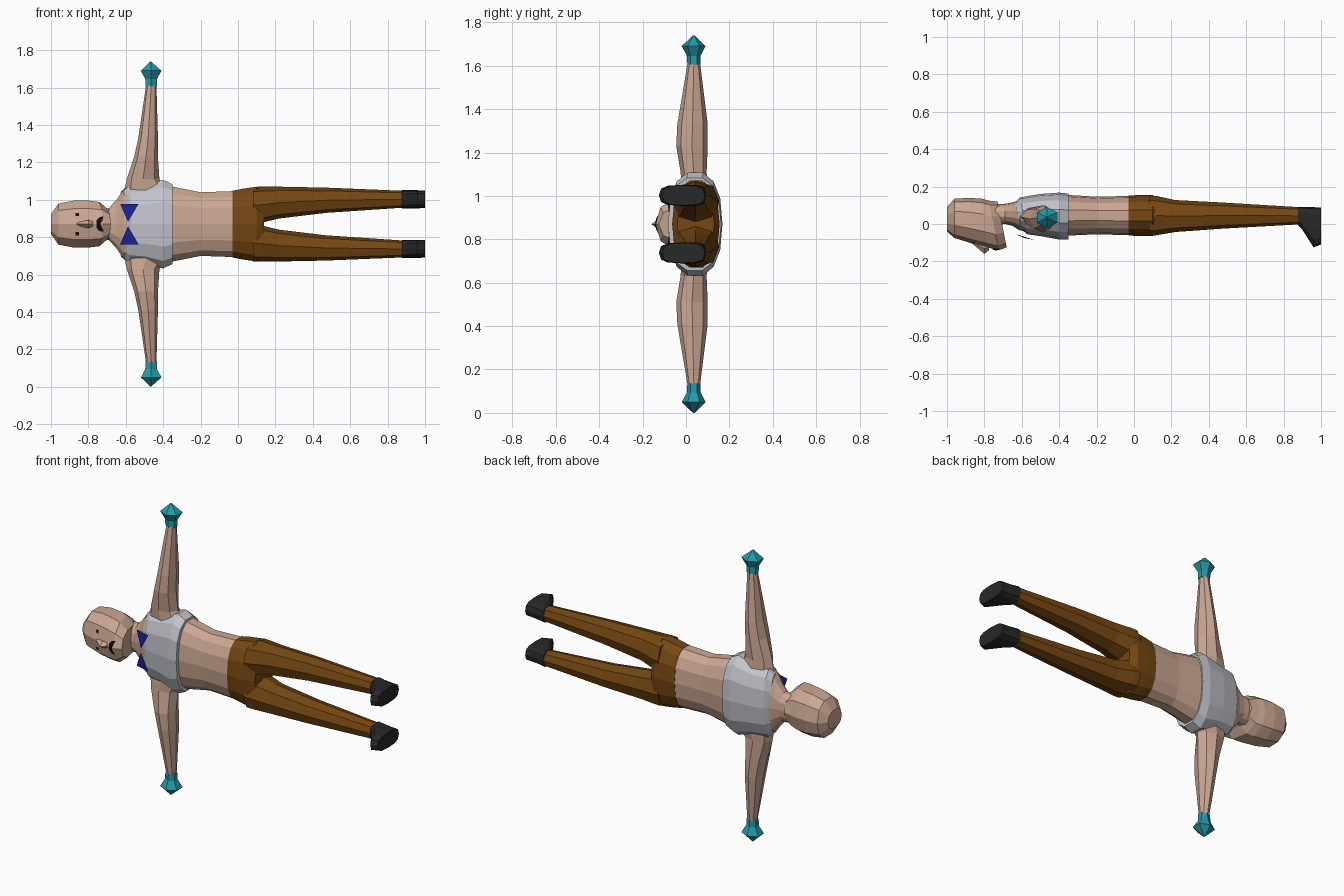
import bpy, bmesh
from math import sin, cos, pi
from mathutils import Vector
from mathutils.bvhtree import BVHTree

old = bpy.data.objects.get("Cube")
if old:
    bpy.data.objects.remove(old, do_unlink=True)

MID = 0.87  # height of the body's plane of symmetry


def material(name, r, g, b):
    m = bpy.data.materials.new(name)
    m.use_nodes = True
    m.diffuse_color = (r, g, b, 1)
    m.node_tree.nodes["Principled BSDF"].inputs["Base Color"].default_value = (r, g, b, 1)
    return m


skin = material("skin", .60, .39, .29)
cloth = material("pale_grey_cloth", .54, .55, .60)
brown = material("brown_trousers", .18, .065, .006)
teal = material("teal_gloves", .018, .32, .40)
dark = material("dark_shoes", .021, .021, .021)
blue = material("blue_tie", .012, .016, .30)
black = material("black_hair", .004, .004, .004)


def finish(name, bm, mat):
    bmesh.ops.recalc_face_normals(bm, faces=bm.faces)
    me = bpy.data.meshes.new(name)
    bm.to_mesh(me)
    bm.free()
    me.materials.append(mat)
    ob = bpy.data.objects.new(name, me)
    bpy.context.collection.objects.link(ob)
    return ob


def loft(name, mat, rings, n=12, power=2.0, axis="x", side=1):
    """Rings are (along, y0, y1, v0, v1, shear); v is z offset, or x for a z loft."""
    bm = bmesh.new()
    unit = []
    for i in range(n):
        p = []
        for w in (cos(2 * pi * i / n), sin(2 * pi * i / n)):
            p.append((abs(w) ** (2 / power)) * (1 if w > 0 else -1))
        unit.append(p)
    mu = max(p[0] for p in unit)
    mv = max(p[1] for p in unit)
    loops = []
    for t, y0, y1, v0, v1, *shear in rings:
        k = shear[0] if shear else 0
        row = []
        for pu, pv in unit:
            du = pu / mu * (y1 - y0) / 2
            y = (y0 + y1) / 2 + du
            v = (v0 + v1) / 2 + pv / mv * (v1 - v0) / 2
            a = t - k * du
            co = (a, y, MID + side * v) if axis == "x" else (v, y, MID + side * a)
            row.append(bm.verts.new(co))
        loops.append(row)
    for a, b in zip(loops, loops[1:]):
        for i in range(n):
            j = (i + 1) % n
            bm.faces.new((a[i], a[j], b[j], b[i]))
    bm.faces.new(loops[0])
    bm.faces.new(loops[-1])
    return finish(name, bm, mat)


def even(rings):
    """Expand (along, y0, y1, half_width, shear) to a symmetric ring."""
    return [(r[0], r[1], r[2], -r[3], r[3], *r[4:]) for r in rings]


# Head, with the jaw slanting towards the chin
head = loft("head", skin, even([
    (-1.0, -.04, .09, .053),
    (-.96, -.075, .135, .11),
    (-.88, -.10, .14, .125),
    (-.80, -.125, .135, .125, .1),
    (-.75, -.14, .125, .118, .2),
    (-.705, -.125, .12, .08, .2)]), n=10, power=2.3)
loft("nose", skin, even([
    (-.87, -.10, -.09, .005),
    (-.80, -.16, -.10, .022),
    (-.775, -.14, -.11, .012)]), n=4)

# Neck and bare torso
loft("torso", skin, even([
    (-.76, -.01, .105, .08),
    (-.69, 0, .108, .085),
    (-.65, -.01, .115, .13),
    (-.61, -.035, .13, .185),
    (-.50, -.045, .145, .195),
    (-.35, -.062, .155, .20),
    (-.20, -.055, .146, .17),
    (-.03, -.06, .15, .176)]), n=14, power=2.3)

# Cropped vest over the chest
loft("vest", cloth, even([
    (-.62, -.03, .115, .175, .25),
    (-.59, -.055, .142, .20, .2),
    (-.50, -.066, .16, .208, .05),
    (-.40, -.083, .168, .237),
    (-.35, -.083, .162, .213)]), n=14, power=2.4)

# Trouser seat
loft("trouser_seat", brown, even([
    (-.03, -.062, .152, .178),
    (.03, -.064, .155, .19),
    (.10, -.064, .155, .20),
    (.14, -.04, .13, .17)]), n=14, power=2.3)

# Limbs, repeated on both sides
for side, label in ((1, "upper"), (-1, "lower")):
    loft(label + "_arm", skin, [
        (.17, -.02, .10, -.61, -.37),
        (.24, -.025, .095, -.595, -.42),
        (.36, -.045, .10, -.555, -.428),
        (.46, -.04, .10, -.533, -.428),
        (.74, .007, .065, -.492, -.436)], n=8, axis="z", side=side)
    loft(label + "_glove", teal, [
        (.735, .006, .066, -.494, -.434),
        (.775, .005, .067, -.496, -.434),
        (.82, -.02, .09, -.519, -.409),
        (.868, .03, .042, -.47, -.464),
        (.87, .035, .037, -.468, -.466)], n=6, axis="z", side=side)
    loft(label + "_trouser_leg", brown, [
        (.08, -.062, .153, .002, .199),
        (.12, -.06, .15, .006, .20),
        (.22, -.043, .128, .03, .20),
        (.47, -.025, .115, .06, .195),
        (.885, -.002, .09, .088, .178)], n=8, power=2.4, side=side)
    loft(label + "_shoe", dark, [
        (.877, -.006, .092, .084, .181),
        (.90, -.03, .092, .084, .181),
        (.96, -.125, .09, .084, .181),
        (1.0, -.11, .088, .086, .179)], n=12, power=3, side=side)

# Face details: thin sheets laid on the front of the head
bm = bmesh.new()
bm.from_mesh(head.data)
tree = BVHTree.FromBMesh(bm)
bm.free()


def decal(name, shapes):
    bm = bmesh.new()
    for shape in shapes:
        verts = []
        for x, v in shape:
            hit = tree.ray_cast(Vector((x, -1, MID + v)), Vector((0, 1, 0)))[0]
            y = hit.y if hit else -.12
            verts.append(bm.verts.new((x, y - .005, MID + v)))
        bm.faces.new(verts)
    finish(name, bm, black)


for s, label in ((1, "upper"), (-1, "lower")):
    decal(label + "_eye", [
        [(-.868, s * .042), (-.868, s * .06), (-.850, s * .06), (-.850, s * .042)]])
decal("moustache", [
    shape for s in (1, -1) for shape in (
        [(-.757, 0), (-.757, s * .02), (-.725, s * .022), (-.735, 0)],
        [(-.757, s * .02), (-.742, s * .036), (-.718, s * .042), (-.725, s * .022)])])

# Bow tie: two thin triangles meeting at the throat
for s, label in ((1, "upper"), (-1, "lower")):
    bm = bmesh.new()
    pts = [(-.588, -.075, .012), (-.63, -.055, .108), (-.532, -.085, .108)]
    bm.faces.new([bm.verts.new((x, y, MID + s * v)) for x, y, v in pts])
    finish(label + "_bow_tie_wing", bm, blue)
